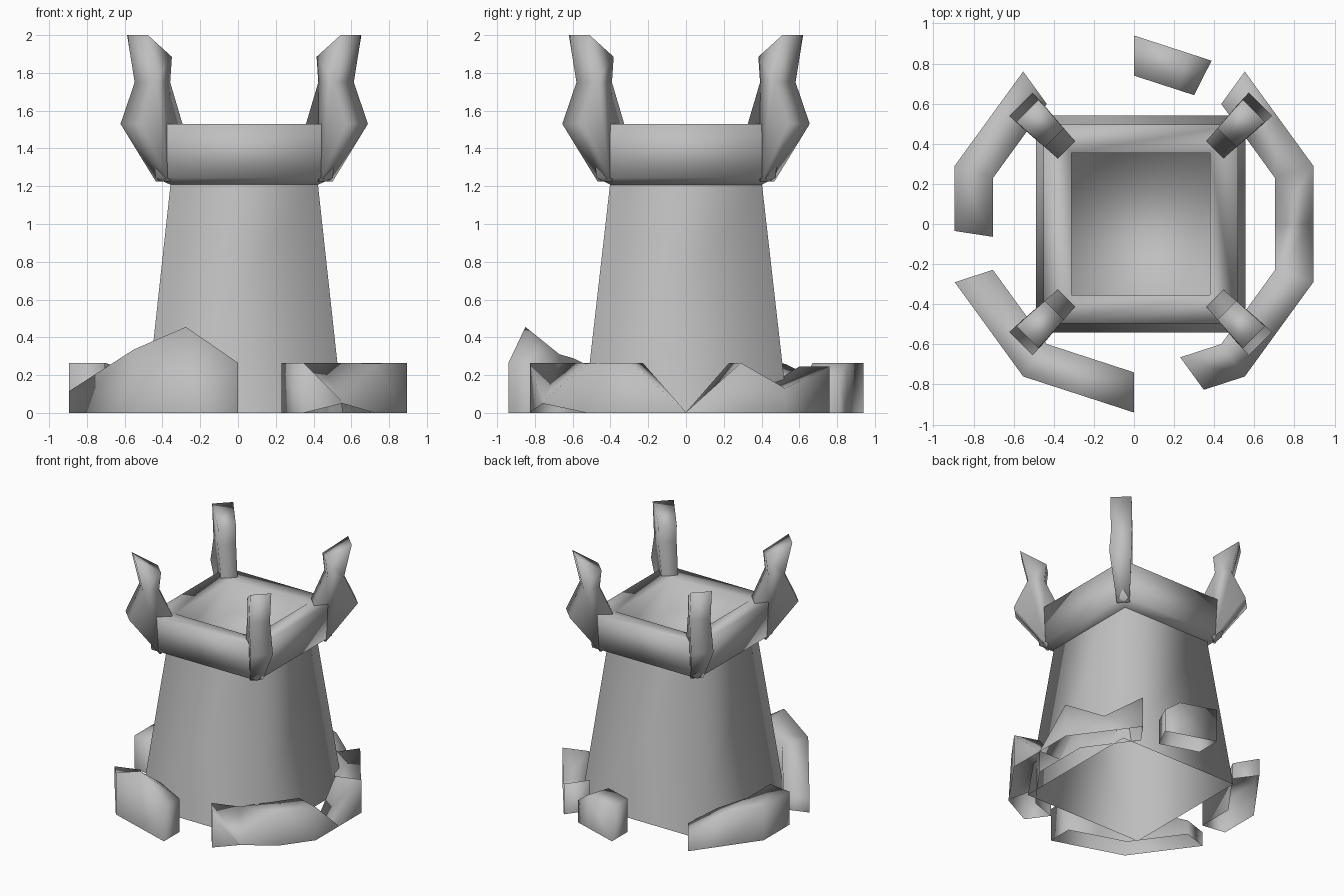
import bpy, bmesh, math
from mathutils import Vector

cube = bpy.data.objects.get("Cube")
if cube:
    bpy.data.objects.remove(cube)

stone = bpy.data.materials.new("grey_stone")
stone.use_nodes = True
GREY = (0.52, 0.52, 0.52, 1)
stone.diffuse_color = GREY
stone.node_tree.nodes["Principled BSDF"].inputs["Base Color"].default_value = GREY

CENTRE_X = 0.033


def loft(name, sections, closed=True, caps=(0, -1)):
    """Skin a chain of equal-length cross-sections; caps lists the ends to fill."""
    bm = bmesh.new()
    rings = [[bm.verts.new(p) for p in section] for section in sections]
    n = len(rings[0])
    for a, b in zip(rings, rings[1:]):
        for i in range(n if closed else n - 1):
            j = (i + 1) % n
            bm.faces.new((a[i], a[j], b[j], b[i]))
    for end in caps:
        bm.faces.new(rings[end])
    bmesh.ops.recalc_face_normals(bm, faces=bm.faces)
    mesh = bpy.data.meshes.new(name)
    bm.to_mesh(mesh)
    bm.free()
    mesh.materials.append(stone)
    mesh.shade_smooth()
    obj = bpy.data.objects.new(name, mesh)
    bpy.context.collection.objects.link(obj)


def square(half_x, half_y, z):
    return [(CENTRE_X + sx * half_x, sy * half_y, z)
            for sx, sy in ((-1, -1), (1, -1), (1, 1), (-1, 1))]


# Tapered shaft, open underneath
loft("shaft", [square(0.522, 0.54, 0), square(0.388, 0.40, 1.23)], caps=())

# Crown: flared outside, broad flat rim, sunken platform
loft("crown", [square(*s) for s in (
    (0.385, 0.395, 1.205), (0.47, 0.475, 1.245), (0.485, 0.495, 1.53),
    (0.345, 0.355, 1.52), (0.345, 0.355, 1.27))], caps=(-1,))

# Horns: bent profile (distance along the diagonal per axis, height, half width)
HORN = ((0.565, 2.0, 0.055), (0.43, 1.885, 0.047), (0.44, 1.75, 0.048),
        (0.37, 1.53, 0.043), (0.425, 1.225, 0.033), (0.435, 1.225, 0.033),
        (0.597, 1.53, 0.058), (0.525, 1.75, 0.055))
for side, sx in (("left", 1), ("right", -1)):
    for end, sy in (("front", -1), ("back", 1)):
        loft(f"{end}_{side}_horn", [
            [(CENTRE_X + sx * (d + s * w), sy * (d - s * w), z) for d, z, w in HORN]
            for s in (-1, 1)])


# Broken ten-sided ring wall around the tower
def ring_point(k, radius):
    """Point on the decagon; k counts corners, fractions lie along a side."""
    def corner(i):
        a = math.radians(18 + 36 * i)
        return Vector((radius * math.cos(a), radius * math.sin(a), 0))
    i = math.floor(k)
    return corner(i).lerp(corner(i + 1), k - i)


def wall(name, stations):
    """Stations: outer and inner position, outer and inner height, outer foot."""
    sections = []
    up = Vector((0, 0, 1))
    for k_out, k_in, z_out, z_in, foot in stations:
        out, inn = ring_point(k_out, 0.94), ring_point(k_in, 0.74)
        sections.append([out + up * foot, out + up * z_out, inn + up * z_in, inn])
    loft(name, sections, closed=False)


wall("left_wall", (
    (1, 1, 0.245, 0.245, 0), (0.5, 0.5, 0.13, 0.13, 0), (0, 0, 0.265, 0.265, 0),
    (-0.5, -0.5, 0.004, 0.004, 0), (-1, -1, 0.265, 0.265, 0),
    (-1.5, -1.5, 0.262, 0.265, 0), (-2, -2, 0.06, 0.265, 0.05),
    (-2.37, -2.47, 0.265, 0.265, 0)))
wall("back_right_wall", (
    (3, 3, 0.14, 0.13, 0), (3.5, 3.5, 0.26, 0.22, 0), (4, 4, 0.265, 0.265, 0),
    (4.56, 4.64, 0.265, 0.265, 0)))
wall("front_right_wall", (
    (5, 5, 0.115, 0.115, 0), (6, 6, 0.335, 0.29, 0),
    (6.5, 6.5, 0.455, 0.31, 0), (7, 7, 0.265, 0.265, 0)))
wall("back_wall", (
    (2, 2, 0.265, 0.265, 0), (1.5, 1.5, 0.265, 0.265, 0), (1.3, 1.31, 0.18, 0.2, 0)))
